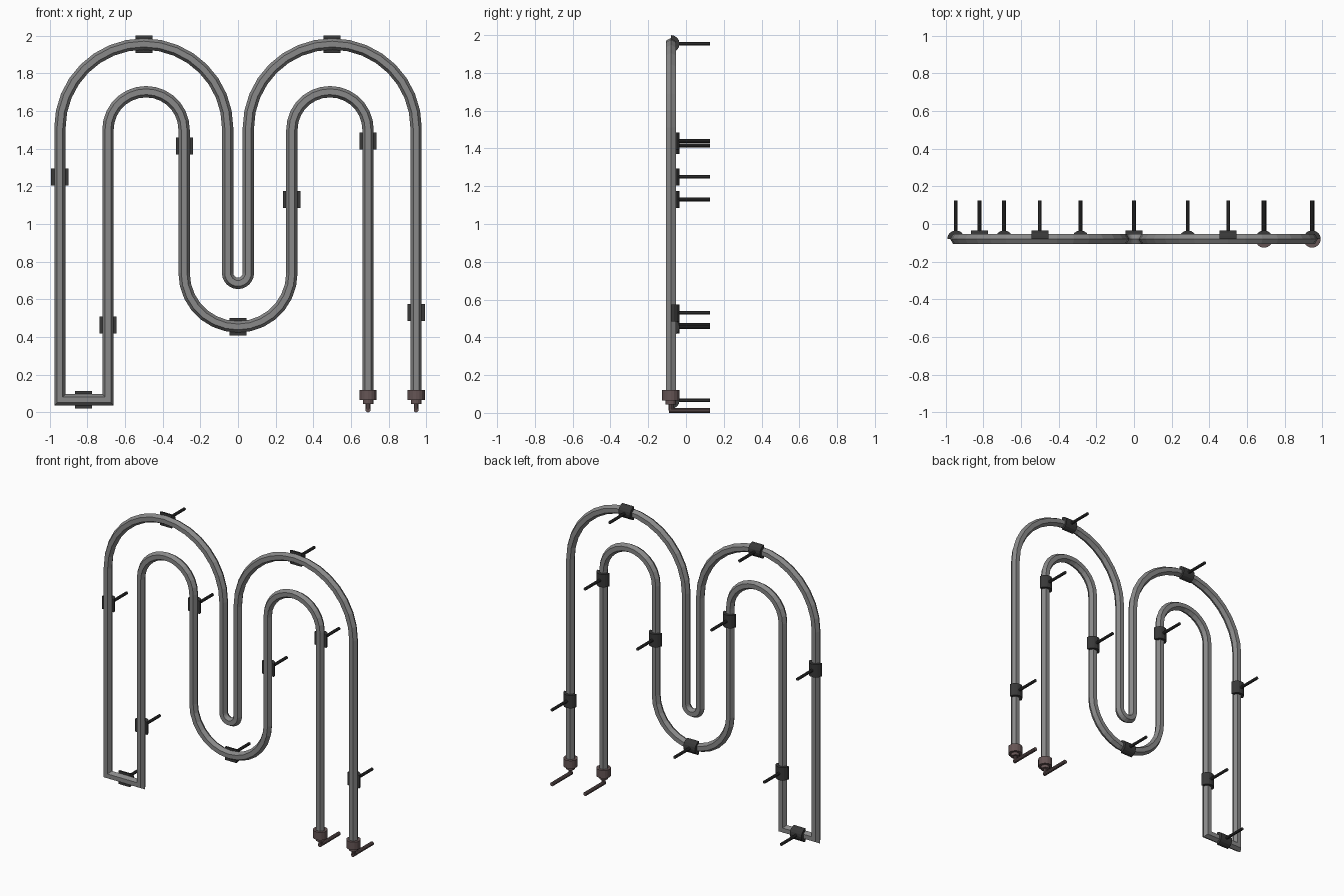
import bpy, bmesh, math
from mathutils import Vector, Matrix

if "Cube" in bpy.data.objects:
    bpy.data.objects.remove(bpy.data.objects["Cube"])

Y = -0.08          # depth of the tube centre line
BACK = 0.126       # where the posts end
CLIP_R = 0.046


def material(name, rgb):
    m = bpy.data.materials.new(name)
    m.use_nodes = True
    m.diffuse_color = (*rgb, 1)
    m.node_tree.nodes["Principled BSDF"].inputs["Base Color"].default_value = (*rgb, 1)
    return m


grey = material("tube grey", (0.25, 0.25, 0.25))
dark = material("clip charcoal", (0.04, 0.04, 0.04))
brown = material("cap brown", (0.13, 0.09, 0.09))


def finish(bm, name, mat):
    bmesh.ops.recalc_face_normals(bm, faces=bm.faces)
    mesh = bpy.data.meshes.new(name)
    bm.to_mesh(mesh)
    bm.free()
    mesh.materials.append(mat)
    ob = bpy.data.objects.new(name, mesh)
    bpy.context.collection.objects.link(ob)
    return ob


def cylinder(bm, start, end, radius, sides):
    start, end = Vector(start), Vector(end)
    d = end - start
    turn = d.to_track_quat('Z', 'Y').to_matrix().to_4x4()
    bmesh.ops.create_cone(bm, cap_ends=True, segments=sides, radius1=radius, radius2=radius,
                          depth=d.length, matrix=Matrix.Translation((start + end) / 2) @ turn)


def arc(cx, cz, r, a0, a1, n):
    angles = [math.radians(a0 + (a1 - a0) * i / n) for i in range(n + 1)]
    return [Vector((cx + r * math.cos(a), cz + r * math.sin(a))) for a in angles]


# Centre line of the one bent tube, from the inner right end to the outer right end
path = [Vector((0.69, 0.1))]
path += arc(0.488, 1.5, 0.202, 0, 180, 14)
path += arc(0, 0.74, 0.286, 0, -180, 14)
path += arc(-0.488, 1.5, 0.202, 0, 180, 14)
path += [Vector((-0.69, 0.067)), Vector((-0.945, 0.067))]
path += arc(-0.5, 1.51, 0.445, 180, 0, 16)
path += arc(0, 0.74, 0.055, 180, 360, 12)
path += arc(0.5, 1.51, 0.445, 180, 0, 16)
path += [Vector((0.945, 0.1))]

# Six-sided tube swept along the line with mitred corners
bm = bmesh.new()
rings = []
for i, p in enumerate(path):
    d0 = (p - path[i - 1]).normalized() if i else (path[1] - p).normalized()
    d1 = (path[i + 1] - p).normalized() if i < len(path) - 1 else d0
    t = (d0 + d1).normalized()
    side = Vector((-t.y, t.x)) / t.dot(d0)
    ring = []
    for k in range(6):
        a = k * math.pi / 3
        q = p + side * 0.03 * math.cos(a)
        ring.append(bm.verts.new((q.x, Y + 0.03 * math.sin(a), q.y)))
    rings.append(ring)
for a, b in zip(rings, rings[1:]):
    for k in range(6):
        j = (k + 1) % 6
        bm.faces.new((a[k], a[j], b[j], b[k]))
bm.faces.new(rings[0])
bm.faces.new(rings[-1])
finish(bm, "bent_tube", grey)


# Half-round saddle behind the tube, with a post to the wall
def clip(name, x, z, along_x):
    bm = bmesh.new()
    ends = []
    for s in (-0.045, 0.045):
        ring = []
        for k in range(9):
            a = k * math.pi / 8
            u, v = CLIP_R * math.cos(a), Y + CLIP_R * math.sin(a)
            ring.append(bm.verts.new((x + s, v, z + u) if along_x else (x + u, v, z + s)))
        ends.append(ring)
        bm.faces.new(ring)
    for k in range(9):
        j = (k + 1) % 9
        bm.faces.new((ends[0][k], ends[0][j], ends[1][j], ends[1][k]))
    cylinder(bm, (x, Y + 0.04, z), (x, BACK, z), 0.01, 10)
    finish(bm, name, dark)


upright = [(-0.945, 1.25), (-0.69, 0.465), (-0.284, 1.415),
           (0.286, 1.13), (0.69, 1.44), (0.945, 0.53)]
level = [(-0.82, 0.067), (-0.5, 1.954), (0.5, 1.954), (0, 0.454)]
for n, (x, z) in enumerate(upright):
    clip(f"upright_clip_{n + 1}", x, z, False)
for n, (x, z) in enumerate(level):
    clip(f"level_clip_{n + 1}", x, z, True)

# End caps with a stepped neck and a pipe bent to the back
for name, x in (("inner", 0.69), ("outer", 0.945)):
    bm = bmesh.new()
    cylinder(bm, (x, Y, 0.065), (x, Y, 0.12), CLIP_R, 16)
    cylinder(bm, (x, Y, 0.045), (x, Y, 0.065), 0.028, 16)
    cylinder(bm, (x, Y, 0.013), (x, Y, 0.045), 0.013, 10)
    cylinder(bm, (x, Y - 0.01, 0.013), (x, BACK, 0.013), 0.013, 10)
    finish(bm, name + "_end_cap", brown)
